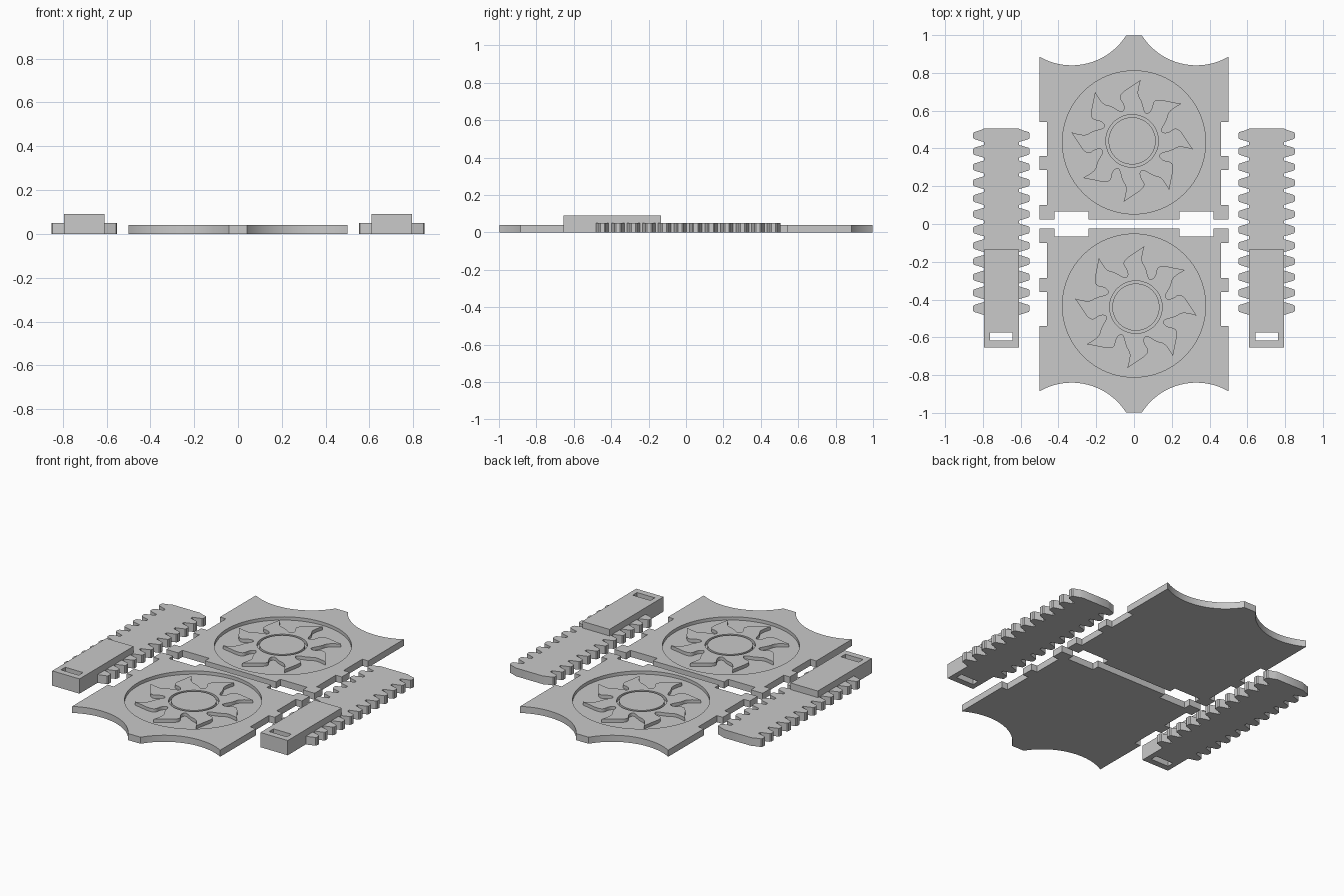
import bpy, bmesh, math

cube = bpy.data.objects.get("Cube")
if cube:
    bpy.data.objects.remove(cube, do_unlink=True)

grey = bpy.data.materials.new("plain grey")
grey.use_nodes = True
colour = (0.585, 0.585, 0.585, 1)
grey.diffuse_color = colour
grey.node_tree.nodes["Principled BSDF"].inputs["Base Color"].default_value = colour


def prism(name, loops, z0, z1):
    """Extrude a flat outline; loops after the first are holes."""
    curve = bpy.data.curves.new(name, "CURVE")
    curve.dimensions = "2D"
    curve.fill_mode = "BOTH"
    curve.extrude = (z1 - z0) / 2
    for loop in loops:
        spline = curve.splines.new("POLY")
        spline.points.add(len(loop) - 1)
        for p, (x, y) in zip(spline.points, loop):
            p.co = (x, y, 0, 1)
        spline.use_cyclic_u = True
    temp = bpy.data.objects.new(name, curve)
    bpy.context.collection.objects.link(temp)
    bpy.context.view_layer.update()
    dg = bpy.context.evaluated_depsgraph_get()
    mesh = bpy.data.meshes.new_from_object(temp.evaluated_get(dg))
    bpy.data.objects.remove(temp)
    bm = bmesh.new()
    bm.from_mesh(mesh)
    bmesh.ops.translate(bm, verts=bm.verts, vec=(0, 0, (z0 + z1) / 2))
    bmesh.ops.remove_doubles(bm, verts=bm.verts, dist=1e-5)
    bmesh.ops.recalc_face_normals(bm, faces=bm.faces)
    bm.to_mesh(mesh)
    bm.free()
    mesh.materials.clear()
    mesh.materials.append(grey)
    mesh.name = name
    obj = bpy.data.objects.new(name, mesh)
    bpy.context.collection.objects.link(obj)
    return obj


def cut(obj, cutter):
    mod = obj.modifiers.new("cut", "BOOLEAN")
    mod.operation = "DIFFERENCE"
    mod.solver = "EXACT"
    mod.object = cutter
    bpy.context.view_layer.objects.active = obj
    bpy.ops.object.modifier_apply(modifier=mod.name)
    bpy.data.objects.remove(cutter)


def smooth(obj):
    bpy.ops.object.select_all(action="DESELECT")
    obj.select_set(True)
    bpy.context.view_layer.objects.active = obj
    bpy.ops.object.shade_smooth_by_angle(angle=math.radians(25))


def circle(r, cx, cy, n=96):
    return [(cx + r * math.cos(math.tau * i / n), cy + r * math.sin(math.tau * i / n))
            for i in range(n)]


def rect(x0, y0, x1, y1):
    return [(x0, y0), (x1, y0), (x1, y1), (x0, y1)]


def soften(points):
    """Corner-cut an open chain, keeping both ends."""
    for _ in range(2):
        out = [points[0]]
        for (ax, ay), (bx, by) in zip(points, points[1:]):
            out += [(.75 * ax + .25 * bx, .75 * ay + .25 * by),
                    (.25 * ax + .75 * bx, .25 * ay + .75 * by)]
        points = out + [points[-1]]
    return points


def sun(cx, cy):
    """Eight wavy flares: one tip-to-tip chain (degrees, radius), repeated."""
    chain = [(0, .326), (8, .292), (19, .264), (25, .24), (21, .2), (22, .172),
             (27, .163), (32, .175), (39, .215), (46, .245), (46, .285), (45, .326)]
    loop = []
    for k in range(8):
        pts = []
        for deg, r in chain:
            a = math.radians(deg + 82 + 45 * k)
            pts.append((cx + r * math.cos(a), cy + r * math.sin(a)))
        loop += soften(pts)[:-1]
    return loop


# Panels: notched plate with two scooped corners, rear one turned for the front
EDGE = 0.024
half = [(.24, EDGE), (.24, .065), (.42, .065), (.42, EDGE), (.5, EDGE), (.5, .1),
        (.46, .1), (.46, .285), (.5, .285), (.5, .36), (.46, .36), (.46, .54), (.5, .54)]
scoop_r, scoop_x, scoop_y = 0.342, 0.33, 1.182
a0 = math.atan2(.883 - scoop_y, .5 - scoop_x)
a1 = math.atan2(1 - scoop_y, .045 - scoop_x)
for i in range(25):
    a = a0 + (a1 - a0) * i / 24
    half.append((scoop_x + scoop_r * math.cos(a), scoop_y + scoop_r * math.sin(a)))
outline = half + [(-x, y) for x, y in reversed(half)]

for name, turn in (("rear_panel", 1), ("front_panel", -1)):
    def place(loop):
        return [(x * turn, y * turn) for x, y in loop]
    sx, sy = -0.01, 0.44
    panel = prism(name, [place(outline)], 0, .04)
    cut(panel, prism("recess_cutter", [place(circle(.379, 0, .432)), place(sun(sx, sy))], .02, .06))
    cut(panel, prism("ring_cutter", [place(circle(.139, sx, sy, 64)),
                                     place(circle(.125, sx, sy, 64))], .02, .06))
    smooth(panel)

# Toothed racks with a slotted raised handle block
TEETH, PITCH, FIRST = 12, 0.0832, 0.468
side = [(.092, -.655)]
for k in reversed(range(TEETH)):
    y = FIRST - k * PITCH
    side += [(.092, y - .034), (.11, y - .029), (.145, y - .018), (.15, y - .011),
             (.15, y + .011), (.145, y + .018), (.11, y + .029)]
    if k:
        side.append((.092, y + .034))
side.append((.092, .505))

for name, cx in (("left_rack", .702), ("right_rack", -.702)):
    loop = [(cx + x, y) for x, y in side] + [(cx - x, y) for x, y in reversed(side)]
    slot = rect(cx - .06, -.617, cx + .06, -.575)
    smooth(prism(name, [loop, slot], 0, .05))
    block = rect(cx - .092, -.655, cx + .092, -.135)
    smooth(prism(name + "_handle", [block, slot], .05, .09))
